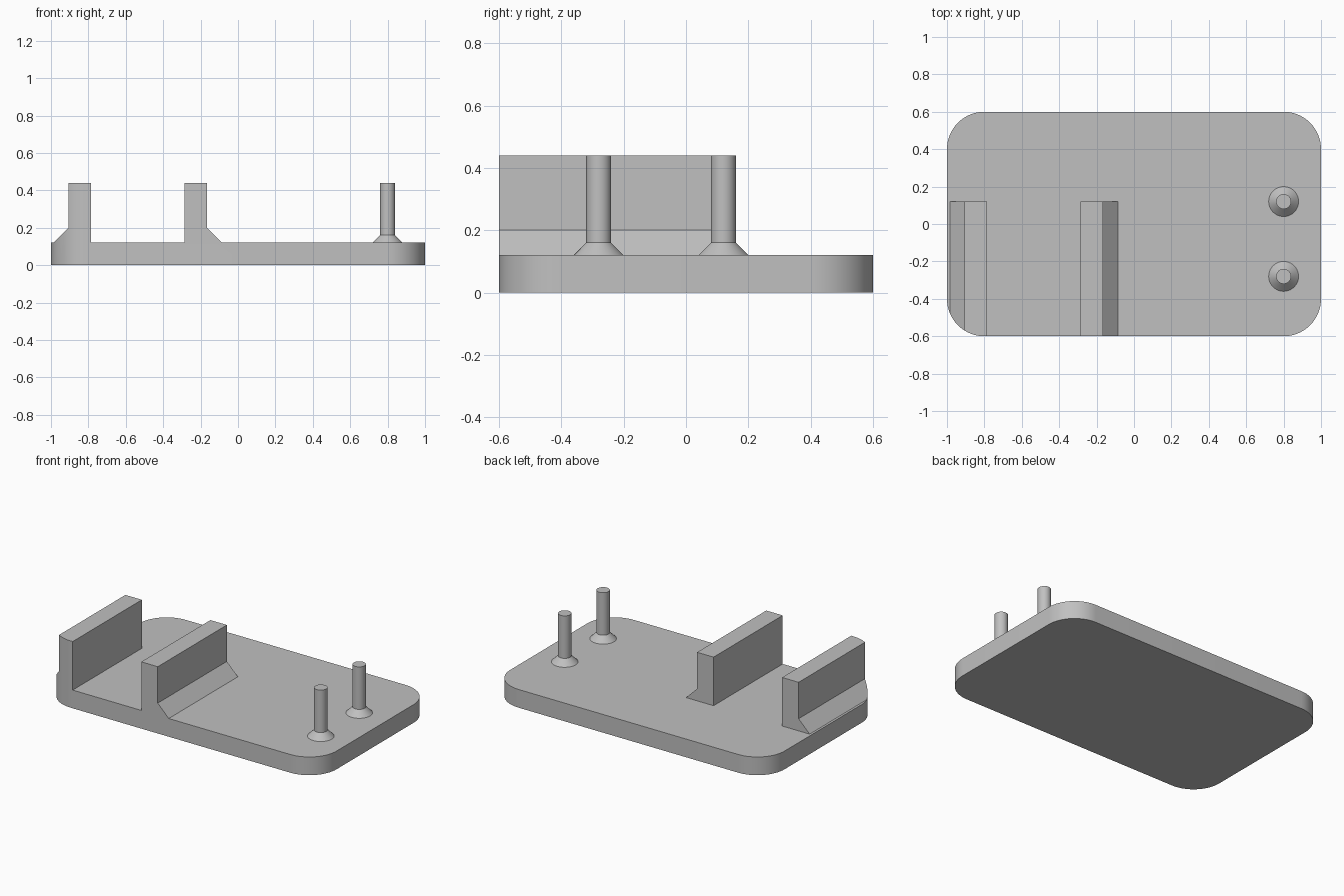
import bpy, bmesh, math
from mathutils import Matrix, Vector

cube = bpy.data.objects.get("Cube")
if cube:
    bpy.data.objects.remove(cube, do_unlink=True)

GREY = (0.53, 0.53, 0.53, 1)
grey = bpy.data.materials.new("light grey")
grey.diffuse_color = GREY
grey.use_nodes = True
grey.node_tree.nodes["Principled BSDF"].inputs["Base Color"].default_value = GREY

PLATE_TOP, WALL_TOP = 0.12, 0.44
WIDTH, DEPTH, CORNER = 2.0, 1.2, 0.2


def make_object(name, bm):
    bmesh.ops.recalc_face_normals(bm, faces=bm.faces)
    mesh = bpy.data.meshes.new(name)
    bm.to_mesh(mesh)
    bm.free()
    mesh.materials.append(grey)
    obj = bpy.data.objects.new(name, mesh)
    bpy.context.collection.objects.link(obj)
    return obj


def prism(name, outline, offset):
    """Extrude a closed outline of 3D points along offset."""
    bm = bmesh.new()
    face = bm.faces.new([bm.verts.new(p) for p in outline])
    ext = bmesh.ops.extrude_face_region(bm, geom=[face], use_keep_orig=True)
    moved = [g for g in ext["geom"] if isinstance(g, bmesh.types.BMVert)]
    bmesh.ops.translate(bm, verts=moved, vec=Vector(offset))
    return make_object(name, bm)


def activate(obj):
    bpy.ops.object.select_all(action='DESELECT')
    obj.select_set(True)
    bpy.context.view_layer.objects.active = obj


def boolean(obj, other, operation):
    mod = obj.modifiers.new(operation.title(), 'BOOLEAN')
    mod.operation, mod.object, mod.solver = operation, other, 'EXACT'
    activate(obj)
    bpy.ops.object.modifier_apply(modifier=mod.name)
    bpy.data.objects.remove(other, do_unlink=True)


def rounded_rectangle(z, steps=16):
    points = []
    for quarter in range(4):
        a0 = quarter * math.pi / 2
        sx = 1 if quarter in (0, 3) else -1
        sy = 1 if quarter < 2 else -1
        for i in range(steps + 1):
            a = a0 + i / steps * math.pi / 2
            points.append((sx * (WIDTH / 2 - CORNER) + CORNER * math.cos(a),
                           sy * (DEPTH / 2 - CORNER) + CORNER * math.sin(a), z))
    return points


def wall(name, inner_x, side):
    """Upright wall with a sloped foot on one side, overrunning the front edge."""
    profile = [(0, 0.05), (0.2, 0.05), (0.2, PLATE_TOP), (0.12, 0.2),
               (0.12, WALL_TOP), (0, WALL_TOP)]
    return prism(name, [(inner_x + side * x, 0.12, z) for x, z in profile], (0, -0.9, 0))


# Base plate with both walls, trimmed together to the rounded outline
base = prism("base_plate_with_walls",
             [(-1.2, -0.9, 0), (1.2, -0.9, 0), (1.2, 0.9, 0), (-1.2, 0.9, 0)],
             (0, 0, PLATE_TOP))
boolean(base, wall("right_wall", -0.785, -1), 'UNION')
boolean(base, wall("middle_wall", -0.285, 1), 'UNION')
trim = prism("outline_trim", rounded_rectangle(-0.2), (0, 0, 1))
trim.hide_render = True
boolean(base, trim, 'INTERSECT')
activate(base)
bpy.ops.object.shade_smooth_by_angle(angle=math.radians(30))


# Two pins with conical feet
def pin(name, x, y):
    bm = bmesh.new()
    profile = [(0, PLATE_TOP), (0.08, PLATE_TOP), (0.04, 0.16), (0.04, WALL_TOP), (0, WALL_TOP)]
    verts = [bm.verts.new((r, 0, z)) for r, z in profile]
    edges = [bm.edges.new(pair) for pair in zip(verts, verts[1:])]
    bmesh.ops.spin(bm, geom=verts + edges, cent=(0, 0, 0), axis=(0, 0, 1),
                   angle=math.tau, steps=40, use_merge=True)
    bmesh.ops.remove_doubles(bm, verts=bm.verts, dist=0.0001)
    bmesh.ops.transform(bm, matrix=Matrix.Translation((x, y, 0)), verts=bm.verts)
    activate(make_object(name, bm))
    bpy.ops.object.shade_smooth_by_angle(angle=math.radians(30))


pin("front_pin", 0.8, -0.28)
pin("back_pin", 0.8, 0.12)
